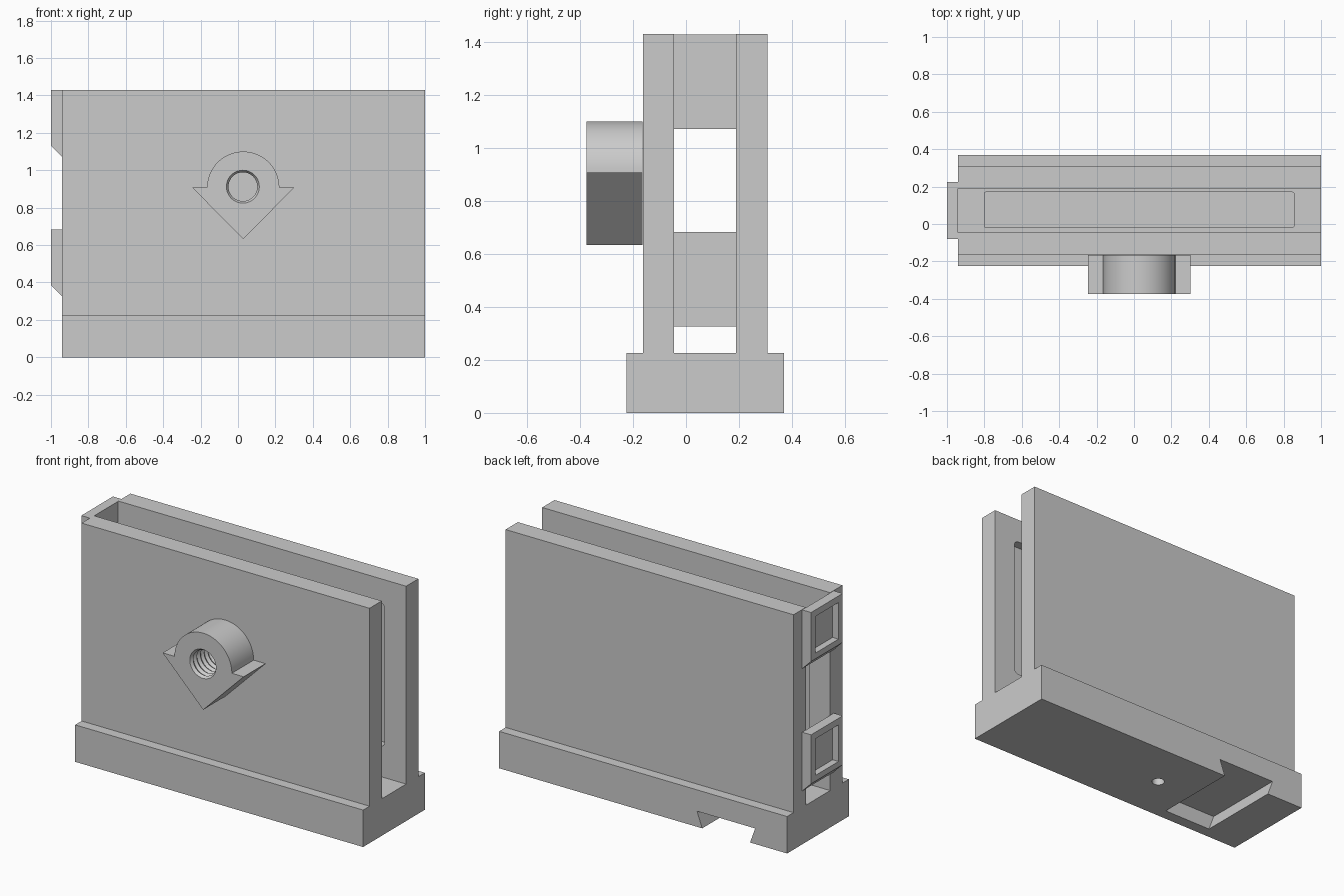
import bpy, bmesh
from math import cos, sin, pi, radians

cube = bpy.data.objects.get("Cube")
if cube:
    bpy.data.objects.remove(cube, do_unlink=True)

grey = bpy.data.materials.new("plain grey")
grey.use_nodes = True
COLOUR = (0.6, 0.6, 0.6, 1)
grey.diffuse_color = COLOUR
grey.node_tree.nodes["Principled BSDF"].inputs["Base Color"].default_value = COLOUR


def loft(name, rings):
    """Closed solid through a list of matching point rings."""
    bm = bmesh.new()
    loops = [[bm.verts.new(p) for p in ring] for ring in rings]
    n = len(loops[0])
    for a, b in zip(loops, loops[1:]):
        for i in range(n):
            bm.faces.new((a[i], a[(i + 1) % n], b[(i + 1) % n], b[i]))
    bm.faces.new(loops[0])
    bm.faces.new(loops[-1])
    bmesh.ops.recalc_face_normals(bm, faces=bm.faces)
    mesh = bpy.data.meshes.new(name)
    bm.to_mesh(mesh)
    bm.free()
    mesh.materials.append(grey)
    ob = bpy.data.objects.new(name, mesh)
    bpy.context.collection.objects.link(ob)
    return ob


def prism(name, outline, axis, lo, hi):
    """Extrude a 2D outline along x, y or z."""
    place = {"x": lambda u, v, t: (t, u, v),
             "y": lambda u, v, t: (u, t, v),
             "z": lambda u, v, t: (u, v, t)}[axis]
    return loft(name, [[place(u, v, t) for u, v in outline] for t in (lo, hi)])


def arc(cx, cy, r, start, end, steps):
    return [(cx + r * cos(radians(start + (end - start) * i / steps)),
             cy + r * sin(radians(start + (end - start) * i / steps)))
            for i in range(steps + 1)]


def rounded(u0, u1, v0, v1, r):
    corners = [(u1 - r, v1 - r), (u0 + r, v1 - r), (u0 + r, v0 + r), (u1 - r, v0 + r)]
    pts = []
    for k, (u, v) in enumerate(corners):
        pts += arc(u, v, r, 90 * k, 90 * k + 90, 5)
    return pts


def rect(u0, u1, v0, v1):
    return [(u0, v0), (u1, v0), (u1, v1), (u0, v1)]


def cut(target, cutter):
    mod = target.modifiers.new("cut", "BOOLEAN")
    mod.operation = "DIFFERENCE"
    mod.solver = "EXACT"
    mod.object = cutter
    bpy.context.view_layer.objects.active = target
    bpy.ops.object.modifier_apply(modifier=mod.name)
    bpy.data.objects.remove(cutter, do_unlink=True)


# Main dimensions
END, FAR = -0.94, 1.0
FLOOR, TOP = 0.225, 1.43
MID = 0.0725
BASE, OUT, IN = 0.297, 0.235, 0.117   # half widths

# Base and twin walls from one channel profile
half = [(BASE, 0), (BASE, FLOOR), (OUT, FLOOR), (OUT, TOP), (IN, TOP), (IN, FLOOR)]
profile = [(MID + y, z) for y, z in half] + [(MID - y, z) for y, z in reversed(half)]
body = prism("channel_body", profile, "x", END, FAR)

# Rounded shallow pockets inside both walls, and one in the floor
for side in (-1, 1):
    ends = sorted((MID + side * (IN - 0.03), MID + side * (IN + 0.055)))
    cut(body, prism("wall_pocket", rounded(-0.8, 0.855, 0.41, 1.285, 0.03), "y", *ends))
cut(body, prism("floor_pocket", rounded(-0.8, 0.855, -0.018, 0.17, 0.008), "z", 0.175, 0.3))

# Dovetail slot open at the back, and a blind hole underneath
dovetail = [(-0.685, -0.02), (-0.69, 0), (-0.725, 0.095), (-0.333, 0.095),
            (-0.368, 0), (-0.373, -0.02)]
cut(body, prism("dovetail_slot", dovetail, "y", -0.155, 0.5))
cut(body, prism("bottom_hole", arc(-0.12, MID, 0.036, 0, 350, 35), "z", -0.05, 0.1))

# End tabs with sloped undersides and framed recesses
for name, z in (("upper_tab", 1.07), ("lower_tab", 0.325)):
    side_shape = [(END, z), (END, z + 0.358), (-1, z + 0.358), (-1, z + 0.06)]
    tab = prism(name, side_shape, "y", MID - 0.152, MID + 0.152)
    cut(tab, prism("tab_recess", rect(MID - 0.112, MID + 0.112, z + 0.095, z + 0.318),
                   "x", -1.1, -0.96))

# Boss: half round above an arrow point
BX, BZ = 0.028, 0.907
outline = [(BX + 0.273, BZ)] + arc(BX, BZ, 0.193, 0, 180, 40) + [(BX - 0.273, BZ), (BX, 0.633)]
boss = prism("threaded_boss", outline, "y", -0.375, -0.165)

# Threaded bore as a stack of ridges
PITCH = 0.035
rings = []
for i in range(17):
    r = 0.088 if i % 2 == 0 else 0.077
    y = -0.375 + (i - 2) * PITCH / 2
    rings.append([(x, y, z) for x, z in arc(BX - 0.002, BZ + 0.005, r, 0, 352.5, 47)])
cut(boss, loft("thread_cutter", rings))

# Smooth the round parts only
for ob in (body, boss):
    bpy.ops.object.select_all(action="DESELECT")
    ob.select_set(True)
    bpy.context.view_layer.objects.active = ob
    bpy.ops.object.shade_smooth_by_angle(angle=radians(25))
